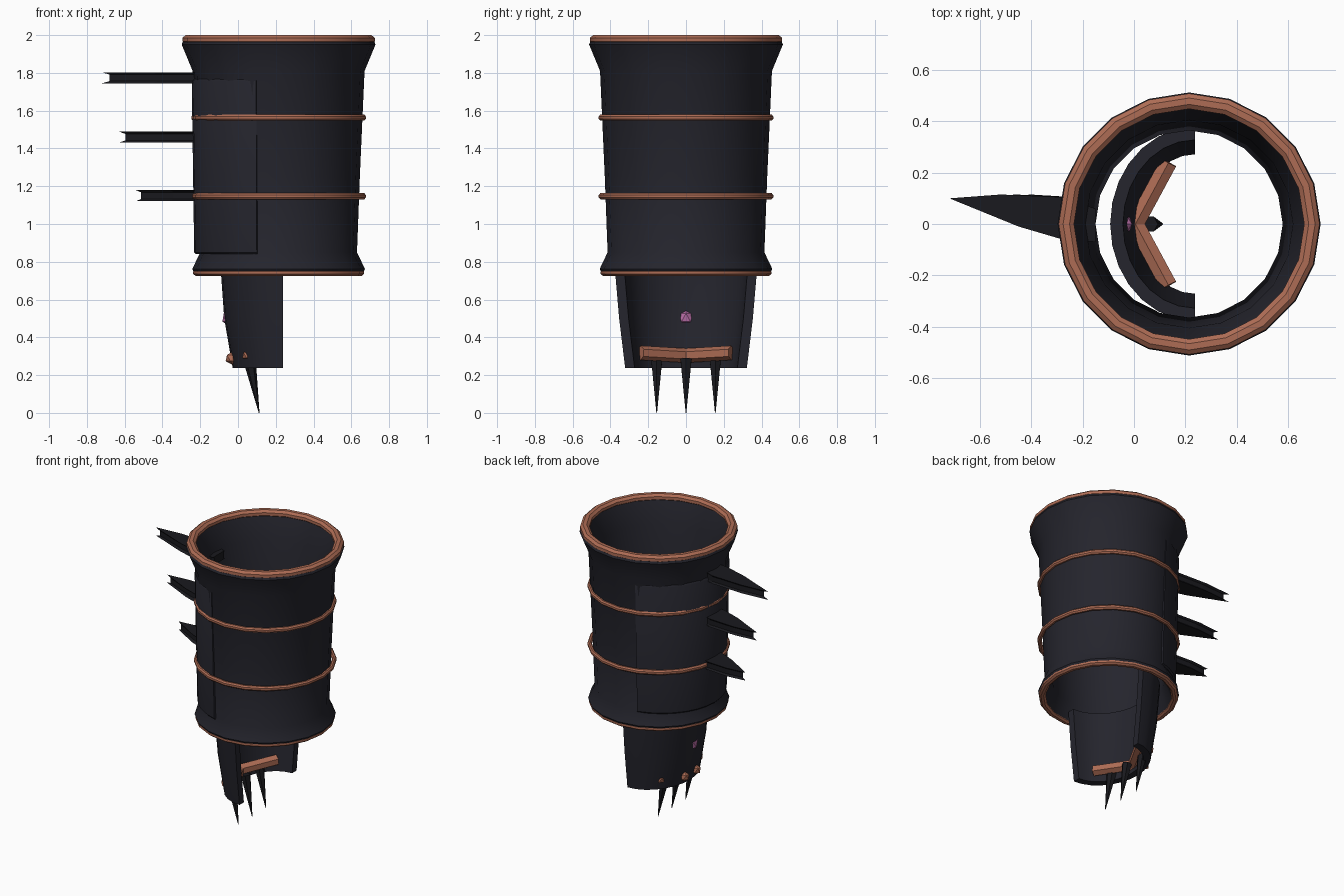
import bpy, bmesh, math
from mathutils import Vector

if "Cube" in bpy.data.objects:
    bpy.data.objects.remove(bpy.data.objects["Cube"])


def material(name, c):
    m = bpy.data.materials.new(name)
    m.diffuse_color = (*c, 1)
    m.use_nodes = True
    m.node_tree.nodes["Principled BSDF"].inputs["Base Color"].default_value = m.diffuse_color
    return m


DARK = material("dark_metal", (0.018, 0.018, 0.026))
BLACK = material("black_blade", (0.010, 0.010, 0.013))
COPPER = material("copper", (0.42, 0.15, 0.09))
PINK = material("pink_gem", (0.50, 0.16, 0.40))
AXIS = 0.215  # x of the sleeve axis


def finish(name, bm, mat, angle=None):
    bmesh.ops.recalc_face_normals(bm, faces=bm.faces)
    me = bpy.data.meshes.new(name)
    bm.to_mesh(me)
    bm.free()
    me.materials.append(mat)
    ob = bpy.data.objects.new(name, me)
    bpy.context.collection.objects.link(ob)
    if angle:
        bpy.context.view_layer.objects.active = ob
        ob.select_set(True)
        bpy.ops.object.shade_smooth_by_angle(angle=math.radians(angle))
        ob.select_set(False)
    return ob


def sweep(name, section, mat, n=20, half=180, cx=AXIS, angle=35):
    """Sweep a closed (rx, ry, z) section around the axis, +-half degrees about -x."""
    bm = bmesh.new()
    full = half == 180
    cols = []
    for i in range(n if full else n + 1):
        a = math.radians(180 - half + 2 * half * i / n)
        cols.append([bm.verts.new((cx + rx * math.cos(a), ry * math.sin(a), z))
                     for rx, ry, z in section])
    k = len(section)
    for i in range(n):
        p, q = cols[i], cols[(i + 1) % len(cols)]
        for j in range(k):
            bm.faces.new((p[j], p[(j + 1) % k], q[(j + 1) % k], q[j]))
    if not full:
        bm.faces.new(cols[0])
        bm.faces.new(cols[-1])
    return finish(name, bm, mat, angle)


def band(name, r, z, w, h):
    """Copper hoop with an octagonal section."""
    sec = []
    for i in range(8):
        a = math.radians(22.5 + 45 * i)
        rr = r + w * math.cos(a) / 0.924
        sec.append((rr, rr, z + h * math.sin(a) / 0.924))
    sweep(name, sec, COPPER)


def rod(name, p, q, r1, r2, sides, mat):
    """Tapered rod from p to q."""
    p, q = Vector(p), Vector(q)
    bm = bmesh.new()
    bmesh.ops.create_cone(bm, cap_ends=True, segments=sides, radius1=r1,
                          radius2=r2, depth=(q - p).length)
    rot = (q - p).to_track_quat('Z', 'Y')
    for v in bm.verts:
        v.co = rot @ v.co + (p + q) / 2
    return finish(name, bm, mat)


def gem(name, loc, size, mat):
    bm = bmesh.new()
    bmesh.ops.create_icosphere(bm, subdivisions=1, radius=1)
    for v in bm.verts:
        v.co = Vector(loc) + Vector(a * b for a, b in zip(v.co, size))
    return finish(name, bm, mat)


# Forearm sleeve: flared open tube
outer = [(0.44, 0.728), (0.457, 0.762), (0.415, 0.85), (0.43, 1.25),
         (0.455, 1.81), (0.513, 1.95), (0.505, 1.97)]
inner = [(0.46, 1.97), (0.405, 1.81), (0.385, 1.25), (0.365, 0.85), (0.41, 0.735)]
sweep("sleeve", [(r, r, z) for r, z in outer + inner], DARK)

# Copper rims and bands
band("top_rim", 0.479, 1.976, 0.030, 0.024)
band("bottom_rim", 0.43, 0.742, 0.022, 0.017)
band("upper_band", 0.448, 1.563, 0.014, 0.016)
band("lower_band", 0.448, 1.147, 0.014, 0.016)

# Curved outer plate that carries the blades
sweep("outer_plate", [(0.438, 0.415, 0.84), (0.447, 0.424, 0.85), (0.46, 0.452, 1.755),
                      (0.452, 0.446, 1.767), (0.41, 0.41, 1.767), (0.39, 0.38, 0.84)],
      DARK, n=14, half=75)

# Hand guard: half shell below the sleeve
sweep("hand_guard", [(0.265, 0.322, 0.237), (0.31, 0.354, 0.5), (0.33, 0.378, 0.78),
                     (0.28, 0.328, 0.78), (0.262, 0.304, 0.5), (0.217, 0.272, 0.237)],
      DARK, n=14, half=90, cx=0.237)


# Forearm blades, with a groove along the edge that forks the tip
def blade(name, tip, z, h=0.029):
    outline = [(-0.15, 0.06), (-0.28, 0.105), (-0.52, 0.115), (-0.72, 0.10),
               (-0.45, -0.01), (-0.28, -0.06), (-0.15, -0.07)]
    s = (tip + 0.15) / -0.57
    bm = bmesh.new()
    rows = []
    for dz, sx, sy in ((-h, 1, 1), (-h * 0.6, 0.93, 0.82), (h * 0.6, 0.93, 0.82), (h, 1, 1)):
        rows.append([bm.verts.new((-0.15 + (x + 0.15) * s * sx,
                                   0.05 + (y - 0.05) * sy, z + dz)) for x, y in outline])
    n = len(outline)
    for a, b in zip(rows, rows[1:]):
        for i in range(n):
            bm.faces.new((a[i], a[(i + 1) % n], b[(i + 1) % n], b[i]))
    bm.faces.new(rows[0])
    bm.faces.new(rows[-1])
    finish(name, bm, BLACK)


for label, tip, z in (("top", -0.72, 1.774), ("middle", -0.63, 1.46), ("bottom", -0.54, 1.15)):
    blade(label + "_blade", tip, z)

# Knuckle bar in a V, with studs poking out of the guard
for side, s in (("left", 1), ("right", -1)):
    rod(side + "_knuckle_bar", (0.0, -0.01 * s, 0.303), (0.135, 0.24 * s, 0.318),
        0.038, 0.038, 6, COPPER)
    gem(side + "_inner_stud", (-0.028, 0.065 * s, 0.29), (0.042, 0.028, 0.036), COPPER)
    gem(side + "_outer_stud", (0.055, 0.215 * s, 0.305), (0.036, 0.03, 0.03), COPPER)

# Claws under the guard
for side, y in (("left", 0.155), ("middle", 0), ("right", -0.155)):
    rod(side + "_claw", (0.06, y, 0.285), (0.112, y, 0.0), 0.034, 0.002, 6, BLACK)

# Pink gem set through the guard
gem("palm_gem", (-0.045, 0, 0.505), (0.042, 0.045, 0.048), PINK)
